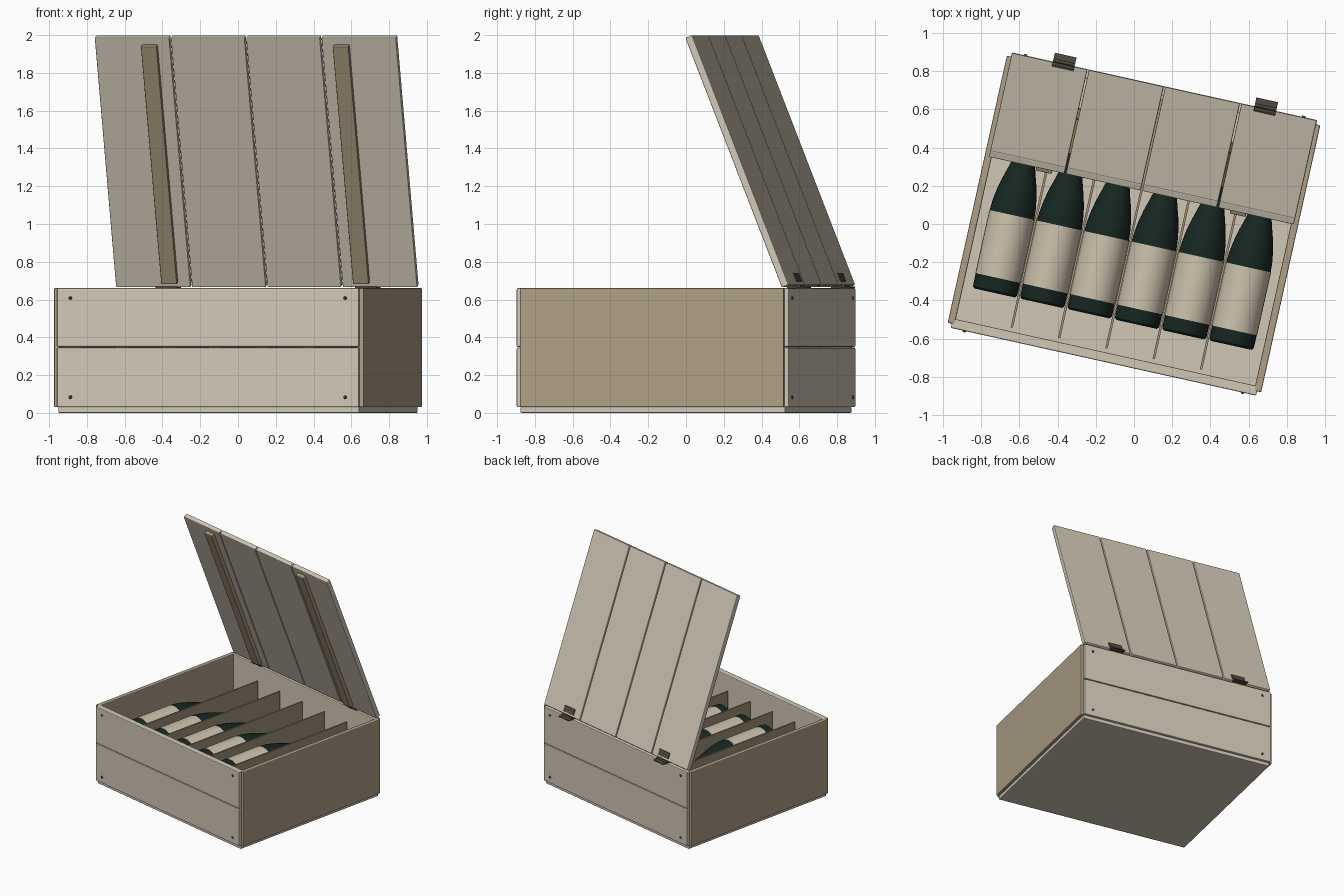
import bpy, bmesh, math
from mathutils import Matrix, Vector

if "Cube" in bpy.data.objects:
    bpy.data.objects.remove(bpy.data.objects["Cube"])

TURN = Matrix.Rotation(math.radians(-12.5), 4, 'Z')
# lid frame: hinge line at origin, lid runs along -y, outer face is +z
LID = TURN @ Matrix.Translation((0, 0.70, 0.663)) @ Matrix.Rotation(math.radians(-68.4), 4, 'X')


def material(name, rgb):
    m = bpy.data.materials.new(name)
    m.diffuse_color = (*rgb, 1)
    m.use_nodes = True
    m.node_tree.nodes["Principled BSDF"].inputs["Base Color"].default_value = m.diffuse_color
    return m


PALE = material("pale_wood", (0.64, 0.58, 0.47))
BROWN = material("brown_wood", (0.43, 0.35, 0.24))
BATTEN = material("batten_wood", (0.36, 0.29, 0.19))
METAL = material("dark_metal", (0.08, 0.07, 0.05))
GLASS = material("green_glass", (0.008, 0.02, 0.015))
PAPER = material("label_paper", (0.60, 0.53, 0.41))
FOIL = material("gold_foil", (0.28, 0.23, 0.07))


def add(name, mesh, frame):
    ob = bpy.data.objects.new(name, mesh)
    bpy.context.collection.objects.link(ob)
    ob.matrix_world = frame
    return ob


def box(name, x, y, z, mat, frame=TURN, bevel=0.006):
    """Box from (min, max) ranges with softened edges."""
    bm = bmesh.new()
    bmesh.ops.create_cube(bm, size=1)
    for v in bm.verts:
        v.co = Vector([(r[0] + r[1]) / 2 + c * (r[1] - r[0]) for r, c in zip((x, y, z), v.co)])
    me = bpy.data.meshes.new(name)
    bm.to_mesh(me)
    bm.free()
    me.materials.append(mat)
    ob = add(name, me, frame)
    if bevel:
        b = ob.modifiers.new("bevel", 'BEVEL')
        b.width, b.segments = bevel, 2
    return ob


def lathe(name, profile, mat, seg=32):
    """Revolve (radius, y) points around the y axis."""
    bm = bmesh.new()
    rings = []
    for r, y in profile:
        if r == 0:
            rings.append([bm.verts.new((0, y, 0))] * seg)
        else:
            rings.append([bm.verts.new((r * math.cos(2 * math.pi * i / seg), y,
                                        r * math.sin(2 * math.pi * i / seg))) for i in range(seg)])
    for a, b in zip(rings, rings[1:]):
        for i in range(seg):
            j = (i + 1) % seg
            bm.faces.new(list(dict.fromkeys((a[i], b[i], b[j], a[j]))))
    bmesh.ops.recalc_face_normals(bm, faces=bm.faces)
    me = bpy.data.meshes.new(name)
    bm.to_mesh(me)
    bm.free()
    me.materials.append(mat)
    me.shade_smooth()
    me.set_sharp_from_angle(angle=math.radians(35))
    return me


# crate floor and solid end panels
box("floor", (-0.816, 0.816), (-0.718, 0.718), (0, 0.032), PALE)
for side, s in (("left", -1), ("right", 1)):
    box(f"{side}_end_panel", sorted((s * 0.802, s * 0.84)), (-0.715, 0.715), (0.03, 0.661), BROWN)

# front and back planks with nail heads
nail = lathe("nail_head", [(0, -0.008), (0.006, -0.008), (0.009, -0.004), (0.009, 0.008), (0, 0.008)], METAL, 12)
for side, s in (("front", -1), ("back", 1)):
    for row, z in (("lower", (0.03, 0.345)), ("upper", (0.35, 0.66))):
        box(f"{side}_{row}_plank", (-0.818, 0.818), sorted((s * 0.688, s * 0.738)), z, PALE)
    for x in (-0.745, 0.745):
        for z in (0.083, 0.608):
            add(f"{side}_nail", nail, TURN @ Matrix.Translation((x, s * 0.737, z)))

# thin dividers between the bottles
PITCH = 0.2535
for i in range(5):
    x = (i - 2) * PITCH
    box("divider", (x - 0.006, x + 0.006), (-0.667, 0.667), (0.03, 0.54), BATTEN, bevel=0)

# two layers of bottles, necks to the back
glass = lathe("bottle_glass", [(0, -0.49), (0.08, -0.50), (0.108, -0.51), (0.118, -0.50), (0.119, -0.48),
                               (0.119, -0.085), (0.116, -0.04), (0.107, 0.02), (0.093, 0.08), (0.075, 0.14),
                               (0.058, 0.20), (0.046, 0.25), (0.039, 0.30), (0.036, 0.36), (0.034, 0.51),
                               (0, 0.51)], GLASS)
label = lathe("bottle_label", [(0.1185, -0.43), (0.121, -0.43), (0.121, -0.092), (0.1185, -0.092)], PAPER)
foil = lathe("bottle_foil", [(0.038, 0.29), (0.0415, 0.29), (0.038, 0.38), (0.036, 0.47), (0.041, 0.475),
                             (0.041, 0.505), (0.036, 0.525), (0.03, 0.53), (0, 0.53)], FOIL, 24)
for z in (0.153, 0.402):
    for i in range(6):
        spot = TURN @ Matrix.Translation(((i - 2.5) * PITCH, 0, z))
        for me in (glass, label, foil):
            add(me.name, me, spot)

# open lid: four boards, two battens
LEN = 1.422
for i in range(4):
    x = -0.817 + i * 0.4085
    box("lid_board", (x + (0.004 if i else 0), x + 0.4085 - (0.004 if i < 3 else 0)),
        (-LEN, 0), (0, 0.04), PALE, LID)
for x in (-0.52, 0.52):
    box("lid_batten", (x - 0.043, x + 0.043), (-1.385, -0.03), (-0.032, 0.002), BATTEN, LID)

# hinges: flat leaf on the crate, leaf on the lid, barrel between
barrel = lathe("hinge_barrel", [(0, -0.058), (0.008, -0.058), (0.008, 0.058), (0, 0.058)], METAL, 16)
for x in (-0.54, 0.54):
    box("hinge_crate_leaf", (x - 0.058, x + 0.058), (0.68, 0.785), (0.661, 0.669), METAL, bevel=0.002)
    box("hinge_lid_leaf", (x - 0.058, x + 0.058), (-0.066, -0.018), (0.038, 0.047), METAL, LID, 0.002)
    add("hinge_barrel", barrel, TURN @ Matrix.Translation((x, 0.745, 0.672))
        @ Matrix.Rotation(math.pi / 2, 4, 'Z'))
